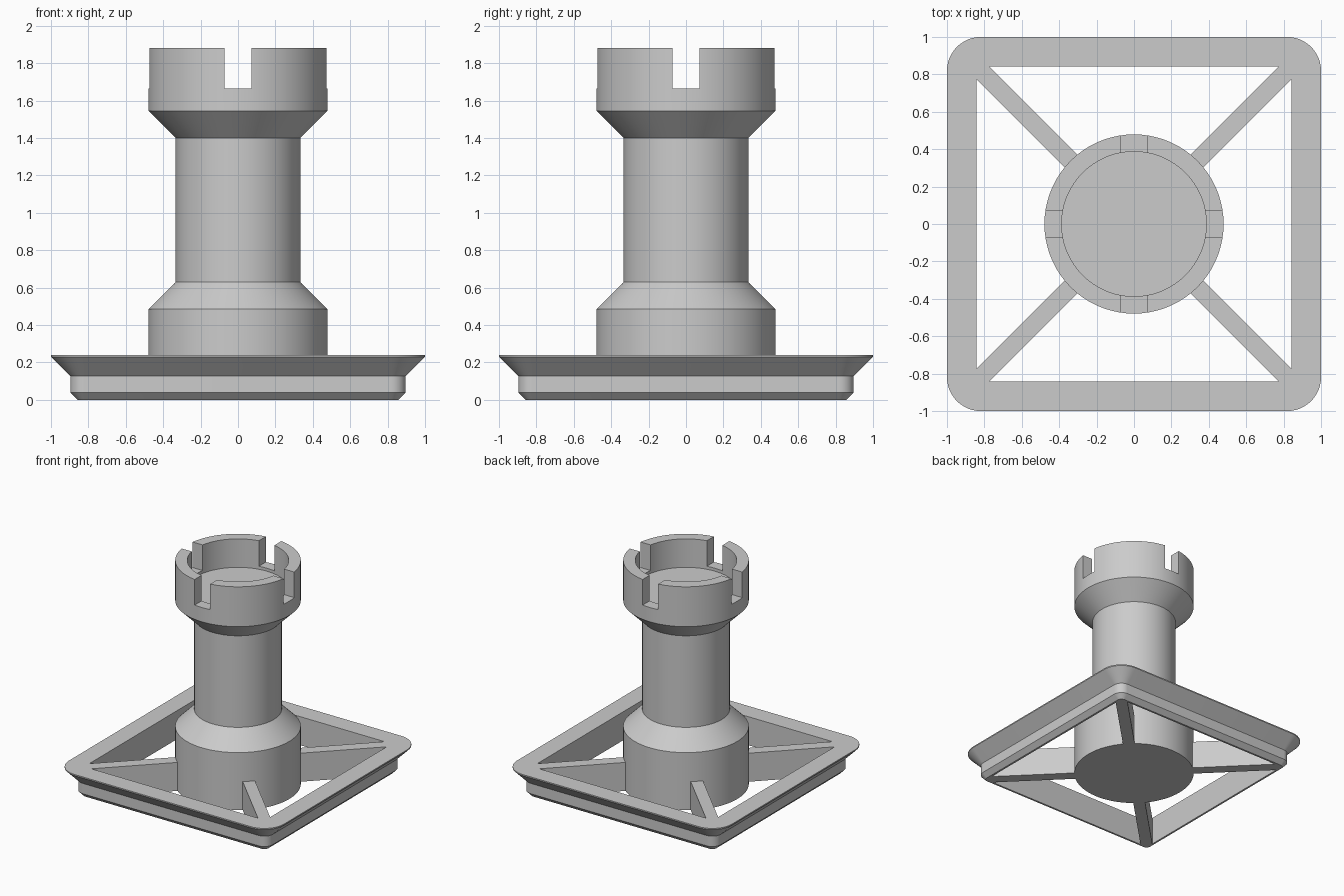
import bpy, bmesh, math

cube = bpy.data.objects.get("Cube")
if cube:
    bpy.data.objects.remove(cube, do_unlink=True)

grey = bpy.data.materials.new("light_grey")
grey.use_nodes = True
grey.diffuse_color = (0.6, 0.6, 0.6, 1)
grey.node_tree.nodes["Principled BSDF"].inputs["Base Color"].default_value = (0.6, 0.6, 0.6, 1)

BASE_TOP = 0.24
HOLE = 0.842


def finish(name, bm):
    """Clean the mesh and make a smooth-by-angle object from it."""
    bmesh.ops.remove_doubles(bm, verts=bm.verts[:], dist=1e-5)
    bmesh.ops.recalc_face_normals(bm, faces=bm.faces[:])
    mesh = bpy.data.meshes.new(name)
    bm.to_mesh(mesh)
    bm.free()
    mesh.materials.append(grey)
    ob = bpy.data.objects.new(name, mesh)
    bpy.context.collection.objects.link(ob)
    select(ob)
    bpy.ops.object.shade_smooth_by_angle(angle=math.radians(25))
    return ob


def select(ob):
    bpy.ops.object.select_all(action='DESELECT')
    ob.select_set(True)
    bpy.context.view_layer.objects.active = ob


def rounded_square(half, radius, z, steps=12):
    """Points of a square with rounded corners; radius 0 gives sharp ones."""
    pts = []
    for k in range(4):
        turn = k * math.pi / 2
        mid = turn + math.pi / 4
        cx = (half - radius) * math.copysign(1, math.cos(mid))
        cy = (half - radius) * math.copysign(1, math.sin(mid))
        for i in range(steps + 1):
            a = turn + i / steps * math.pi / 2
            pts.append((cx + radius * math.cos(a), cy + radius * math.sin(a), z))
    return pts


def bridge(bm, a, b):
    n = len(a)
    for i in range(n):
        j = (i + 1) % n
        bm.faces.new((a[i], a[j], b[j], b[i]))


# Base frame: stepped, rounded outside and a square opening
bm = bmesh.new()
sections = [(HOLE, 0, 0), (0.858, 0.039, 0), (0.896, 0.077, 0.039), (0.896, 0.077, 0.126),
            (1, 0.181, 0.23), (1, 0.181, BASE_TOP), (HOLE, 0, BASE_TOP)]
rings = [[bm.verts.new(p) for p in rounded_square(*s)] for s in sections]
for i, ring in enumerate(rings):
    bridge(bm, ring, rings[(i + 1) % len(rings)])
finish("base_frame", bm)

# Diagonal spokes between the frame corners and the tower
W = 0.067
outline = [(0.24 + W, 0.24), (HOLE, HOLE - W), (HOLE, HOLE), (HOLE - W, HOLE), (0.24, 0.24 + W)]
for side, sx in (("left", 1), ("right", -1)):
    for end, sy in (("back", 1), ("front", -1)):
        bm = bmesh.new()
        low, high = [[bm.verts.new((sx * x, sy * y, z)) for x, y in outline] for z in (0, BASE_TOP)]
        bm.faces.new(low)
        bm.faces.new(high)
        bridge(bm, low, high)
        finish(f"spoke_{end}_{side}", bm)

# Tower: turned profile with a hollow top
SEG = 72
profile = [(0.479, 0), (0.479, 0.485), (0.334, 0.63), (0.334, 1.4), (0.479, 1.545),
           (0.479, 1.88), (0.387, 1.88), (0.387, 1.64)]
bm = bmesh.new()
rings = [[bm.verts.new((r * math.cos(2 * math.pi * i / SEG), r * math.sin(2 * math.pi * i / SEG), z))
          for i in range(SEG)] for r, z in profile]
for a, b in zip(rings, rings[1:]):
    bridge(bm, a, b)
bm.faces.new(rings[0])
bm.faces.new(rings[-1])
tower = finish("tower", bm)

# Battlement notches cut through the rim both ways
for size in ((0.144, 1.4), (1.4, 0.144)):
    bpy.ops.mesh.primitive_cube_add(size=1, location=(0, 0, 1.865))
    cutter = bpy.context.object
    cutter.name = "notch_cutter"
    cutter.scale = (*size, 0.4)
    cutter.hide_render = True
    cutter.data.materials.append(grey)
    select(tower)
    mod = tower.modifiers.new("notch", 'BOOLEAN')
    mod.operation = 'DIFFERENCE'
    mod.solver = 'EXACT'
    mod.object = cutter
    bpy.ops.object.modifier_apply(modifier=mod.name)
    bpy.data.objects.remove(cutter, do_unlink=True)
select(tower)
bpy.ops.object.shade_smooth_by_angle(angle=math.radians(25))
